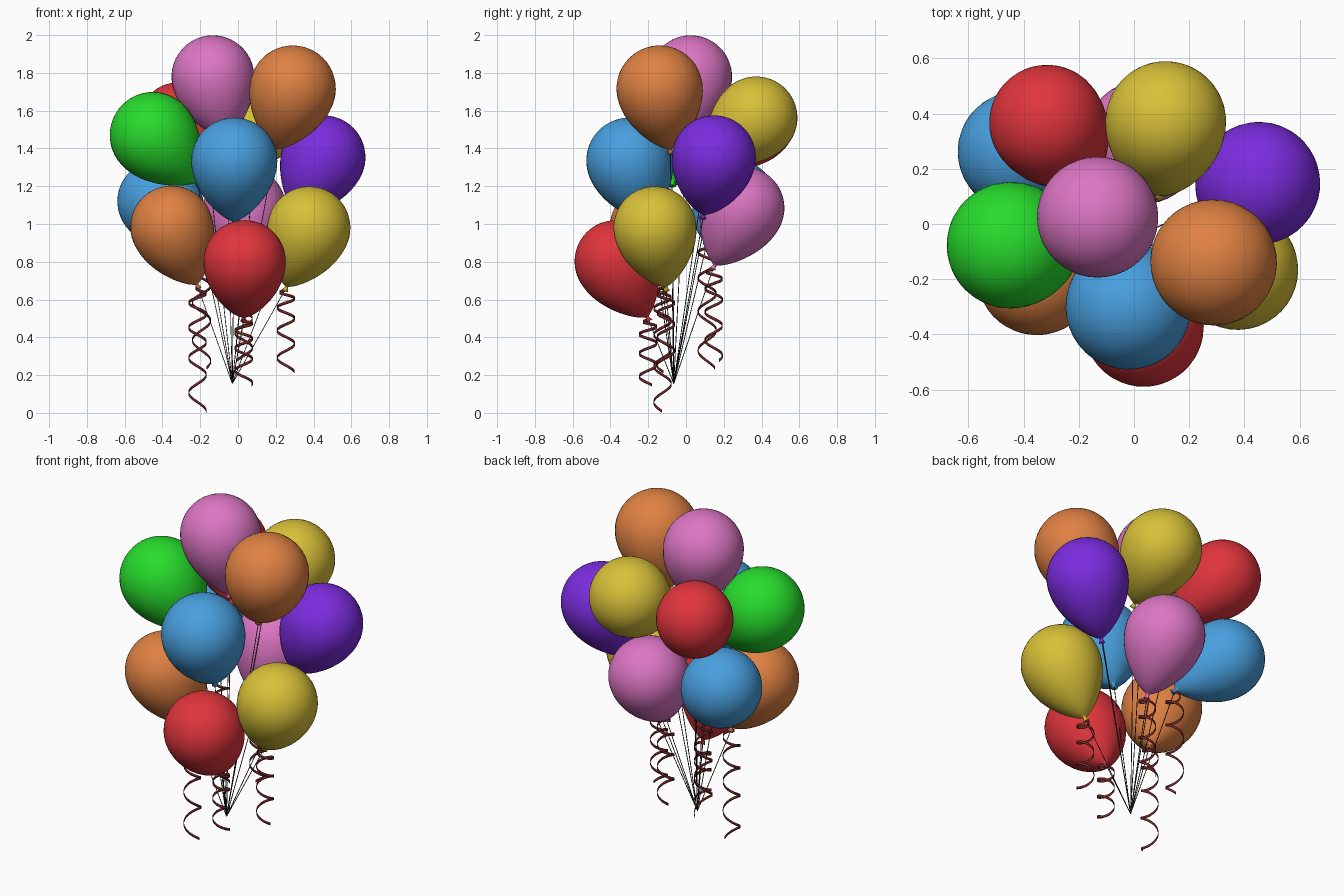
import bpy, bmesh
from math import sin, cos, pi
from mathutils import Vector

if "Cube" in bpy.data.objects:
    bpy.data.objects.remove(bpy.data.objects["Cube"])

PALETTE = {
    "red": (0.74, 0.035, 0.045), "orange": (0.74, 0.22, 0.055), "yellow": (0.69, 0.53, 0.04),
    "green": (0.02, 0.72, 0.025), "blue": (0.065, 0.35, 0.74), "purple": (0.2, 0.025, 0.74),
    "pink": (0.72, 0.18, 0.55), "string": (0.03, 0.03, 0.03), "ribbon": (0.16, 0.02, 0.02),
}
MATS = {}
for key, rgb in PALETTE.items():
    MATS[key] = bpy.data.materials.new(key)
    MATS[key].diffuse_color = (*rgb, 1)

GATHER = Vector((-0.03, -0.065, 0.155))  # where all strings meet
LENGTH = 0.338                           # widest point to neck


def add_object(name, bm, mat):
    bmesh.ops.recalc_face_normals(bm, faces=bm.faces)
    for f in bm.faces:
        f.smooth = True
    me = bpy.data.meshes.new(name)
    bm.to_mesh(me)
    bm.free()
    me.materials.append(MATS[mat])
    ob = bpy.data.objects.new(name, me)
    bpy.context.collection.objects.link(ob)
    return ob


def balloon(name, colour, centre, tip, r):
    # round crown, full tapered lower half, pinched neck with flared lip
    prof = [(r * sin(pi / 2 * i / 12), r * cos(pi / 2 * i / 12)) for i in range(13)]
    for i in range(1, 25):
        t = 1 - (1 - i / 24) ** 1.3
        prof.append((max(r * max(cos(pi / 2 * t), 0) ** 0.7, 0.009), -LENGTH * t))
    prof += [(0.010, -LENGTH - 0.008), (0.018, -LENGTH - 0.024), (0, -LENGTH - 0.018)]
    bm = bmesh.new()
    verts = [bm.verts.new((x, 0, z)) for x, z in prof]
    edges = [bm.edges.new(p) for p in zip(verts, verts[1:])]
    bmesh.ops.spin(bm, geom=verts + edges, cent=(0, 0, 0), axis=(0, 0, 1),
                   angle=2 * pi, steps=40, use_merge=True)
    bmesh.ops.remove_doubles(bm, verts=bm.verts, dist=0.0001)
    ob = add_object(name, bm, colour)
    axis = (Vector(centre) - Vector(tip)).normalized()
    ob.rotation_mode = 'QUATERNION'
    ob.rotation_quaternion = Vector((0, 0, 1)).rotation_difference(axis)
    ob.location = centre
    return Vector(centre) - axis * (LENGTH + 0.01)


def string(name, start, end, r=0.0022):
    d = end - start
    bm = bmesh.new()
    bmesh.ops.create_cone(bm, cap_ends=True, segments=6, radius1=r, radius2=r, depth=d.length)
    ob = add_object(name, bm, "string")
    ob.rotation_mode = 'QUATERNION'
    ob.rotation_quaternion = Vector((0, 0, 1)).rotation_difference(d.normalized())
    ob.location = (start + end) / 2


def ribbon(name, top, z_end, turns, phase, width=0.016):
    # curled flat strip whose coils loosen toward the bottom
    bm = bmesh.new()
    n = 110
    prev = None
    for i in range(n + 1):
        u = i / n
        a = phase + 2 * pi * turns * u
        rad = 0.048 * min(1, u * 9)
        z = top.z + (z_end + width - top.z) * u ** 1.4
        x, y = top.x + rad * cos(a), top.y + rad * sin(a)
        pair = [bm.verts.new((x, y, z)), bm.verts.new((x, y, z - width))]
        if prev:
            bm.faces.new((prev[0], prev[1], pair[1], pair[0]))
        prev = pair
    ob = add_object(name, bm, "ribbon")
    mod = ob.modifiers.new("thickness", 'SOLIDIFY')
    mod.thickness = 0.002


# colour, widest point, neck direction, radius, ribbon (end z, turns, phase)
BALLOONS = [
    ("pink", (-0.133, 0.025, 1.78), (-0.06, 0.0, 1.43), 0.219, None),
    ("orange", (0.290, -0.14, 1.717), (0.19, -0.08, 1.37), 0.228, None),
    ("yellow", (0.115, 0.371, 1.562), (0.09, 0.09, 1.32), 0.219, None),
    ("red", (-0.315, 0.367, 1.54), (-0.15, 0.15, 1.30), 0.210, None),
    ("green", (-0.450, -0.077, 1.47), (-0.2, -0.07, 1.20), 0.229, None),
    ("purple", (0.453, 0.148, 1.353), (0.30, 0.09, 1.03), 0.222, None),
    ("blue", (-0.02, -0.30, 1.335), (-0.02, -0.19, 1.0), 0.228, None),
    ("blue", (-0.42, 0.262, 1.12), (-0.19, 0.11, 0.90), 0.219, (0.23, 4.0, 1.0)),
    ("pink", (0.035, 0.302, 1.085), (0.03, 0.14, 0.76), 0.219, (0.27, 4.0, 2.5)),
    ("orange", (-0.352, -0.185, 0.985), (-0.205, -0.12, 0.65), 0.218, (0.0, 4.5, 3.1)),
    ("yellow", (0.376, -0.165, 0.980), (0.25, -0.105, 0.65), 0.219, (0.21, 3.7, 1.6)),
    ("red", (0.035, -0.372, 0.802), (0.03, -0.19, 0.48), 0.218, (0.14, 3.5, 3.6)),
]
for i, (colour, centre, tip, r, curl) in enumerate(BALLOONS, 1):
    knot = balloon(f"{colour}_balloon_{i}", colour, centre, tip, r)
    string(f"string_{i}", GATHER, knot)
    if curl:
        ribbon(f"curled_ribbon_{i}", knot, *curl)

for m in bpy.data.materials:
    if m.users and not m.is_grease_pencil:
        m.use_nodes = True
        m.node_tree.nodes["Principled BSDF"].inputs["Base Color"].default_value = m.diffuse_color
